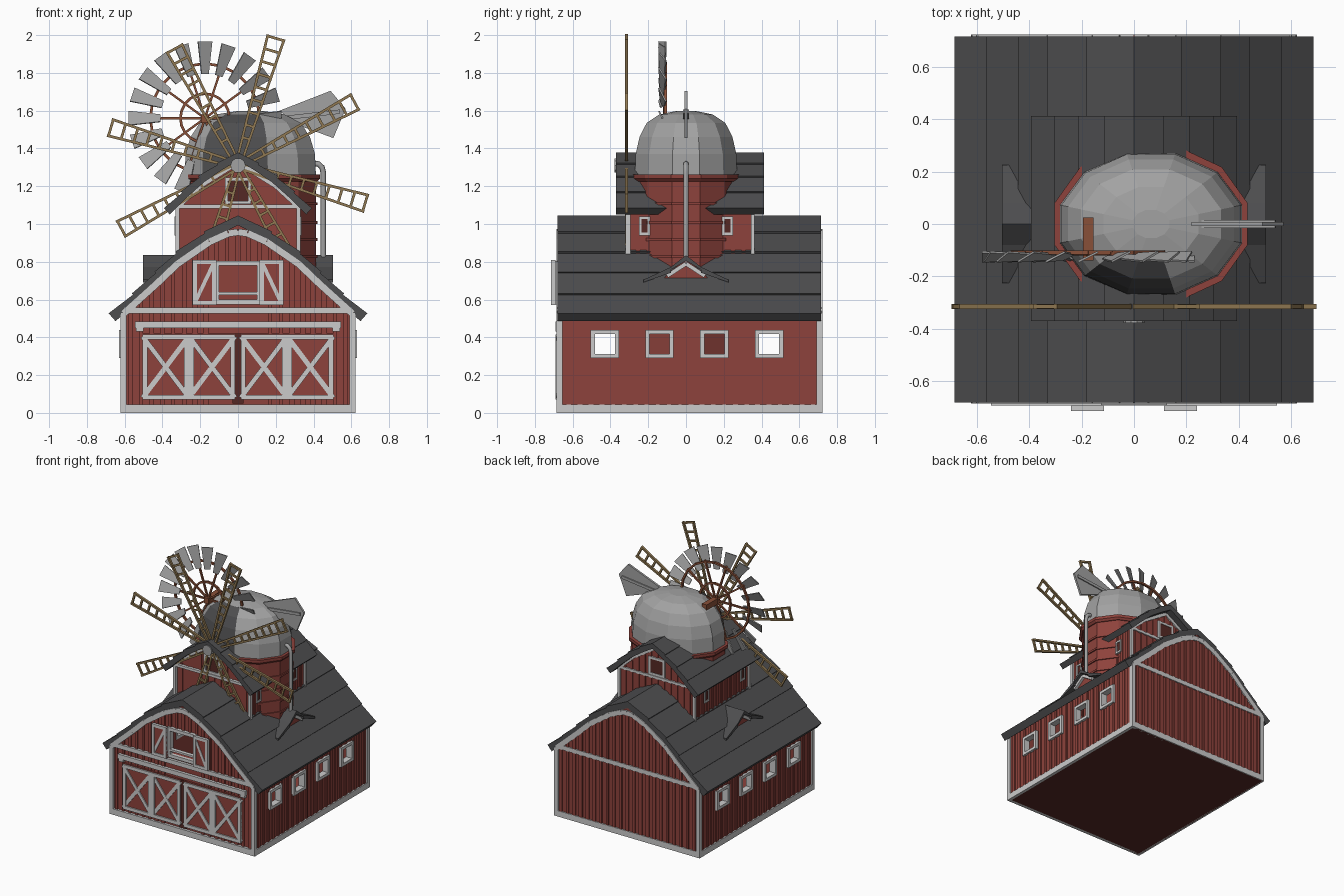
import bpy, bmesh, math, random
from mathutils import Matrix, Vector

if "Cube" in bpy.data.objects:
    bpy.data.objects.remove(bpy.data.objects["Cube"])

random.seed(4)


def mat(name, c):
    m = bpy.data.materials.new(name)
    m.diffuse_color = (*c, 1)
    m.use_nodes = True
    m.node_tree.nodes["Principled BSDF"].inputs["Base Color"].default_value = m.diffuse_color
    return m


RED = mat("barn_red", (0.27, 0.055, 0.045))
DARK = mat("dark_shingle", (0.075, 0.075, 0.078))
TAN = mat("sail_wood", (0.28, 0.19, 0.085))
RUST = mat("rust", (0.25, 0.08, 0.04))
FLOOR = mat("dark_red", (0.09, 0.022, 0.018))
STEEL = mat("steel", (0.36, 0.36, 0.36))


class Part:
    """Collects simple solids into one named object."""
    def __init__(self, name, *mats):
        self.name, self.mats, self.bm = name, mats, bmesh.new()

    def prism(self, pts, a0, a1, axis='y', M=None):
        def v(p, a):
            c = Vector((p[0], a, p[1]) if axis == 'y' else (a, p[0], p[1]) if axis == 'x' else (p[0], p[1], a))
            return self.bm.verts.new(M @ c if M else c)
        A, B = [v(p, a0) for p in pts], [v(p, a1) for p in pts]
        n = len(pts)
        fs = [self.bm.faces.new(A), self.bm.faces.new(B[::-1])]
        fs += [self.bm.faces.new((A[i], A[(i + 1) % n], B[(i + 1) % n], B[i])) for i in range(n)]
        bmesh.ops.recalc_face_normals(self.bm, faces=fs)
        return self

    def box(self, x0, x1, y0, y1, z0, z1, M=None):
        return self.prism([(x0, z0), (x1, z0), (x1, z1), (x0, z1)], y0, y1, M=M)

    def bar(self, p, q, w, a0, a1, axis='y', w2=None, M=None):
        p, q = Vector(p), Vector(q)
        d = (q - p).normalized()
        n = Vector((-d.y, d.x)) / 2
        w2 = w2 or w
        return self.prism([p - n * w, q - n * w2, q + n * w2, p + n * w], a0, a1, axis, M)

    def frame(self, u0, u1, v0, v1, w, a0, a1, axis='y'):
        for p in ((u0, u1, v0, v0 + w), (u0, u1, v1 - w, v1), (u0, u0 + w, v0 + w, v1 - w), (u1 - w, u1, v0 + w, v1 - w)):
            self.prism([(p[0], p[2]), (p[1], p[2]), (p[1], p[3]), (p[0], p[3])], a0, a1, axis)
        return self

    def lathe(self, prof, cx, cy, rx, ry, n):
        rings = [[self.bm.verts.new((cx + rx * s * math.cos((i + .5) * math.tau / n),
                                     cy + ry * s * math.sin((i + .5) * math.tau / n), z)) for i in range(n)] for s, z in prof]
        fs = [self.bm.faces.new(rings[0][::-1]), self.bm.faces.new(rings[-1])]
        for a, b in zip(rings, rings[1:]):
            fs += [self.bm.faces.new((a[i], a[(i + 1) % n], b[(i + 1) % n], b[i])) for i in range(n)]
        bmesh.ops.recalc_face_normals(self.bm, faces=fs)
        return fs

    def done(self):
        me = bpy.data.meshes.new(self.name)
        self.bm.to_mesh(me)
        self.bm.free()
        for m in self.mats:
            me.materials.append(m)
        o = bpy.data.objects.new(self.name, me)
        bpy.context.collection.objects.link(o)
        return o


def cut(target, cutter):
    m = target.modifiers.new("cut", 'BOOLEAN')
    m.operation, m.solver, m.object = 'DIFFERENCE', 'EXACT', cutter
    bpy.context.view_layer.objects.active = target
    bpy.ops.object.modifier_apply(modifier=m.name)
    bpy.data.objects.remove(cutter)


def mirror(pts):
    return pts + [(-x, z) for x, z in pts[::-1] if x]


def height(prof, x):
    for (x0, z0), (x1, z1) in zip(prof, prof[1:]):
        if x0 <= abs(x) <= x1:
            return z0 + (z1 - z0) * (abs(x) - x0) / (x1 - x0)
    return prof[-1][1]


def shingle_roof(name, prof, t, y0, y1):
    # overlapping courses, each with a raised lower lip
    r = Part(name, DARK)
    for s in (1, -1):
        for i, (p, q) in enumerate(zip(prof, prof[1:])):
            p, q = Vector(p), Vector(q)
            d = (q - p).normalized()
            n = Vector((-d.y, d.x))
            e = q + d * 0.008
            pts = [p, e + n * 0.01, e - n * t, p - n * t]
            r.prism([(s * v.x, v.y) for v in pts], y0, y1)
    return r.done()


# main barn shell with hollow inside and openings
ROOF = [(0, 1.045), (0.17, 0.955), (0.32, 0.85), (0.43, 0.745), (0.55, 0.63), (0.672, 0.525)]
WALL = [(0, 1.0), (0.17, 0.91), (0.32, 0.805), (0.43, 0.70), (0.61, 0.535)]
INNER = [(0, 0.96), (0.16, 0.88), (0.30, 0.775), (0.41, 0.67), (0.585, 0.50)]
WIN = (-0.43, -0.14, 0.15, 0.44)
barn = Part("barn_walls", RED).prism(mirror([(0.61, 0.004)] + WALL[::-1]), -0.665, 0.712).done()
cut(barn, Part("void", RED).prism(mirror([(0.585, 0.02)] + INNER[::-1]), -0.64, 0.69).done())
for y in WIN:
    cut(barn, Part("hole", RED).box(-0.8, 0.8, y - 0.055, y + 0.055, 0.31, 0.42).done())
cut(barn, Part("hole", RED).box(-0.105, 0.105, -0.8, -0.6, 0.6, 0.78).done())
Part("barn_floor", FLOOR).box(-0.61, 0.61, -0.67, 0.715, 0, 0.012).done()
shingle_roof("barn_roof", ROOF, 0.045, -0.68, 0.715)

# vertical wall boards
b = Part("wall_boards", RED)
for i in range(21):
    x = -0.57 + i * 0.057
    w, h = random.uniform(0.009, 0.016), height(WALL, x) - 0.03
    b.box(x - w, x + w, 0.71, 0.72, 0.04, h)
    if abs(x) < 0.12:
        b.box(x - w, x + w, -0.674, -0.66, 0.8, h)
    else:
        b.box(x - w, x + w, -0.674, -0.66, 0.04, h)
for s in (1, -1):
    for i in range(23):
        y = -0.62 + i * 0.0588
        w = random.uniform(0.008, 0.014)
        near = any(abs(y - c) < 0.075 for c in WIN)
        for z0, z1 in (((0.04, 0.30), (0.43, 0.52)) if near else ((0.04, 0.52),)):
            b.box(s * 0.605, s * 0.617, y - w, y + w, z0, z1)
b.done()

# white trim on corners, base and gable arches
t = Part("barn_trim")
ARCH = [(0.605, 0.525), (0.43, 0.683), (0.32, 0.788), (0.15, 0.905), (0.05, 0.95), (0, 0.957)]
for y0, y1 in ((-0.685, -0.66), (0.70, 0.722)):
    for s in (1, -1):
        for p, q in zip(ARCH, ARCH[1:]):
            t.bar((s * p[0], p[1]), (s * q[0], q[1]), 0.036, y0, y1)
        t.box(s * 0.59, s * 0.62, y0, y1, 0, 0.53)
    t.box(-0.6, 0.6, y0, y1, 0.525, 0.558)
    t.box(-0.62, 0.62, y0, y1, 0, 0.045)
for s in (1, -1):
    t.box(s * 0.6, s * 0.622, -0.685, 0.722, 0, 0.045)
    for y in (-0.685, 0.692):
        t.box(s * 0.6, s * 0.622, y, y + 0.03, 0, 0.52)
t.done()
w = Part("side_window_frames")
for s in (1, -1):
    for y in WIN:
        w.frame(y - 0.075, y + 0.075, 0.29, 0.44, 0.022, s * 0.58, s * 0.63, 'x')
w.done()

# barn doors with cross bracing, and the sliding rail
Part("door_gap", FLOOR).box(-0.03, 0.03, -0.676, -0.66, 0.05, 0.42).done()
d, panel = Part("door_frames"), Part("door_panels", RED)
for s in (1, -1):
    panel.box(s * 0.015, s * 0.505, -0.68, -0.66, 0.07, 0.42)
    for k in range(2):
        x0, x1 = s * (0.015 + k * 0.245), s * (0.26 + k * 0.245)
        d.frame(min(x0, x1), max(x0, x1), 0.07, 0.415, 0.026, -0.69, -0.67)
        d.bar((x0, 0.08), (x1, 0.405), 0.026, -0.688, -0.67)
        d.bar((x0, 0.405), (x1, 0.08), 0.026, -0.687, -0.67)
    d.box(s * 0.50, s * 0.54, -0.69, -0.67, 0.43, 0.47)
d.box(-0.545, 0.545, -0.692, -0.67, 0.45, 0.485)
panel.done()
d.done()

# hayloft opening with two swung-out shutters
h, hp = Part("hayloft_trim"), Part("hayloft_shutters", RED)
h.frame(-0.125, 0.125, 0.575, 0.805, 0.025, -0.69, -0.645)
h.box(-0.10, 0.10, -0.69, -0.66, 0.625, 0.64)
for s in (1, -1):
    x0, x1 = sorted((s * 0.115, s * 0.24))
    h.frame(x0, x1, 0.57, 0.81, 0.022, -0.714, -0.692)
    h.bar((s * 0.13, 0.79), (s * 0.225, 0.59), 0.02, -0.712, -0.694)
    hp.box(x0, x1, -0.708, -0.698, 0.575, 0.805)
h.done()
hp.done()

# upper loft
LROOF = [(0, 1.378), (0.10, 1.318), (0.20, 1.25), (0.29, 1.17), (0.38, 1.082)]
LWALL = [(0, 1.345), (0.20, 1.215), (0.32, 1.10)]
Part("loft_walls", RED).prism(mirror([(0.32, 0.78)] + LWALL[::-1]), -0.298, 0.35).done()
shingle_roof("loft_roof", LROOF, 0.035, -0.37, 0.412)
lb, lt, lp = Part("loft_boards", RED), Part("loft_trim"), Part("loft_panes", FLOOR)
for y0, y1 in ((-0.302, -0.29), (0.345, 0.357)):
    for i in range(11):
        x = -0.275 + i * 0.055
        lb.box(x - 0.011, x + 0.011, y0, y1, 0.8, height(LWALL, x) - 0.03)
for s in (1, -1):
    for i in range(11):
        y = -0.255 + i * 0.056
        lb.box(s * 0.315, s * 0.327, y - 0.011, y + 0.011, 0.8, 1.09)
    for y in (-0.22, 0.22):
        lt.frame(y - 0.03, y + 0.03, 0.94, 1.04, 0.014, s * 0.32, s * 0.336, 'x')
        lp.box(s * 0.32, s * 0.329, y - 0.02, y + 0.02, 0.95, 1.03)
for y0, y1 in ((-0.32, -0.295), (0.345, 0.362)):
    for s in (1, -1):
        lt.bar((s * 0.325, 1.085), (s * 0.2, 1.20), 0.024, y0, y1)
        lt.bar((s * 0.2, 1.20), (0, 1.325), 0.024, y0, y1)
        lt.box(s * 0.31, s * 0.332, y0, y1, 0.8, 1.10)
    lt.box(-0.32, 0.32, y0, y1, 1.082, 1.102)
    lt.frame(-0.07, 0.07, 1.105, 1.245, 0.018, y0, y1)
    lp.box(-0.06, 0.06, y0 + 0.008, y1 - 0.004, 1.115, 1.235)
for o in (lb, lt, lp):
    o.done()

# round silo with bands and a domed cap
Part("silo_floor_ring", FLOOR)
silo = Part("silo", RED)
silo.lathe([(1, 0.012), (1, 1.255)], 0.065, 0, 0.36, 0.29, 12)
for z in (0.82, 0.91, 1.0, 1.1):
    silo.lathe([(1.025, z), (1.025, z + 0.015)], 0.065, 0, 0.36, 0.29, 12)
silo.lathe([(1.02, 1.225), (1.06, 1.24), (1.06, 1.262)], 0.065, 0, 0.36, 0.29, 12)
silo.done()
dome = Part("dome", STEEL, DARK)
fs = dome.lathe([(1, 1.255), (0.985, 1.37), (0.91, 1.46), (0.77, 1.535), (0.52, 1.58), (0.2, 1.598)], 0.065, 0, 0.36, 0.28, 12)
for f in fs:
    c = f.calc_center_median()
    if c.y < -0.14 and c.x < 0.13 and c.z < 1.58:
        f.material_index = 1
dome.done()

# side dormers and the drain pipe
dr, df, dt = Part("dormer_roofs", DARK), Part("dormer_faces", RED), Part("dormer_trim")
SW = [(0, 0.835), (0.08, 0.772), (0.225, 0.705)]
for s in (1, -1):
    for k in (1, -1):
        for p, q in zip(SW, SW[1:]):
            dr.prism([(k * p[0], p[1]), (k * q[0], q[1]), (k * q[0], q[1] - 0.014), (k * p[0], p[1] - 0.03)], s * 0.3, s * 0.503, 'x')
        dt.bar((0, 0.79), (k * 0.1, 0.725), 0.022, s * 0.455, s * 0.485, 'x')
    df.prism([(-0.14, 0.68), (0.14, 0.68), (0.09, 0.745), (0, 0.81), (-0.09, 0.745)], s * 0.3, s * 0.465, 'x')
for o in (dr, df, dt):
    o.done()
cu = bpy.data.curves.new("drain_pipe", 'CURVE')
cu.dimensions, cu.bevel_depth, cu.bevel_resolution, cu.use_fill_caps = '3D', 0.015, 1, True
sp = cu.splines.new('POLY')
path = [(0.452, 0.78), (0.452, 1.27), (0.445, 1.30), (0.425, 1.318), (0.38, 1.32)]
sp.points.add(len(path) - 1)
for p, (x, z) in zip(sp.points, path):
    p.co = (x, 0, z, 1)
cu.materials.append(STEEL)
bpy.context.collection.objects.link(bpy.data.objects.new("drain_pipe", cu))

# eight ladder sails and their hub
sails = Part("ladder_sails", TAN)
for i in range(8):
    M = Matrix.Translation((0, -0.315, 1.31)) @ Matrix.Rotation(-math.radians(28.5 + 45 * i), 4, 'Y')
    for k in (1, -1):
        sails.bar((0.03, k * 0.014), (0.71, k * 0.045), 0.014, -0.009, 0.009, M=M)
    for j in range(9):
        x = 0.15 + j * 0.069
        hw = 0.014 + 0.031 * (x - 0.03) / 0.68
        sails.box(x - 0.007, x + 0.007, -0.007, 0.007, -hw, hw, M=M)
sails.done()
Part("sail_hub", STEEL).prism([(0.04 * math.cos(a * math.tau / 10), 1.31 + 0.04 * math.sin(a * math.tau / 10)) for a in range(10)], -0.378, -0.28).done()

# wind pump wheel: pitched blades, rust rings, spokes and axle
C = Matrix.Translation((-0.175, -0.125, 1.56))
blades, rim = Part("wheel_blades", STEEL), Part("wheel_rings", RUST)
N = 20
for i in range(N):
    R = C @ Matrix.Rotation(-math.tau * i / N, 4, 'Y')
    blades.bar((0.235, 0), (0.405, 0), 0.042, -0.004, 0.004, w2=0.084, M=R @ Matrix.Rotation(math.radians(26), 4, 'X'))
    a, c = math.tau * i / N, math.tau * (i + 1) / N
    for r in (0.13, 0.29):
        rim.bar((r * math.cos(a), r * math.sin(a)), (r * math.cos(c), r * math.sin(c)), 0.014, 0.008, 0.024, M=C)
    if i % 2 == 0:
        rim.bar((0, 0), (0.3, 0), 0.012, 0.004, 0.018, M=R)
rim.box(-0.02, 0.02, -0.015, 0.15, -0.025, 0.02, M=C)
blades.done()
rim.done()

# tail vane
v = Part("tail_vane", STEEL)
v.prism([(0.22, 1.60), (0.49, 1.705), (0.57, 1.61), (0.505, 1.455), (0.30, 1.53)], -0.008, 0.008)
v.bar((0.15, 1.55), (0.54, 1.595), 0.022, -0.016, 0.016)
v.done()
